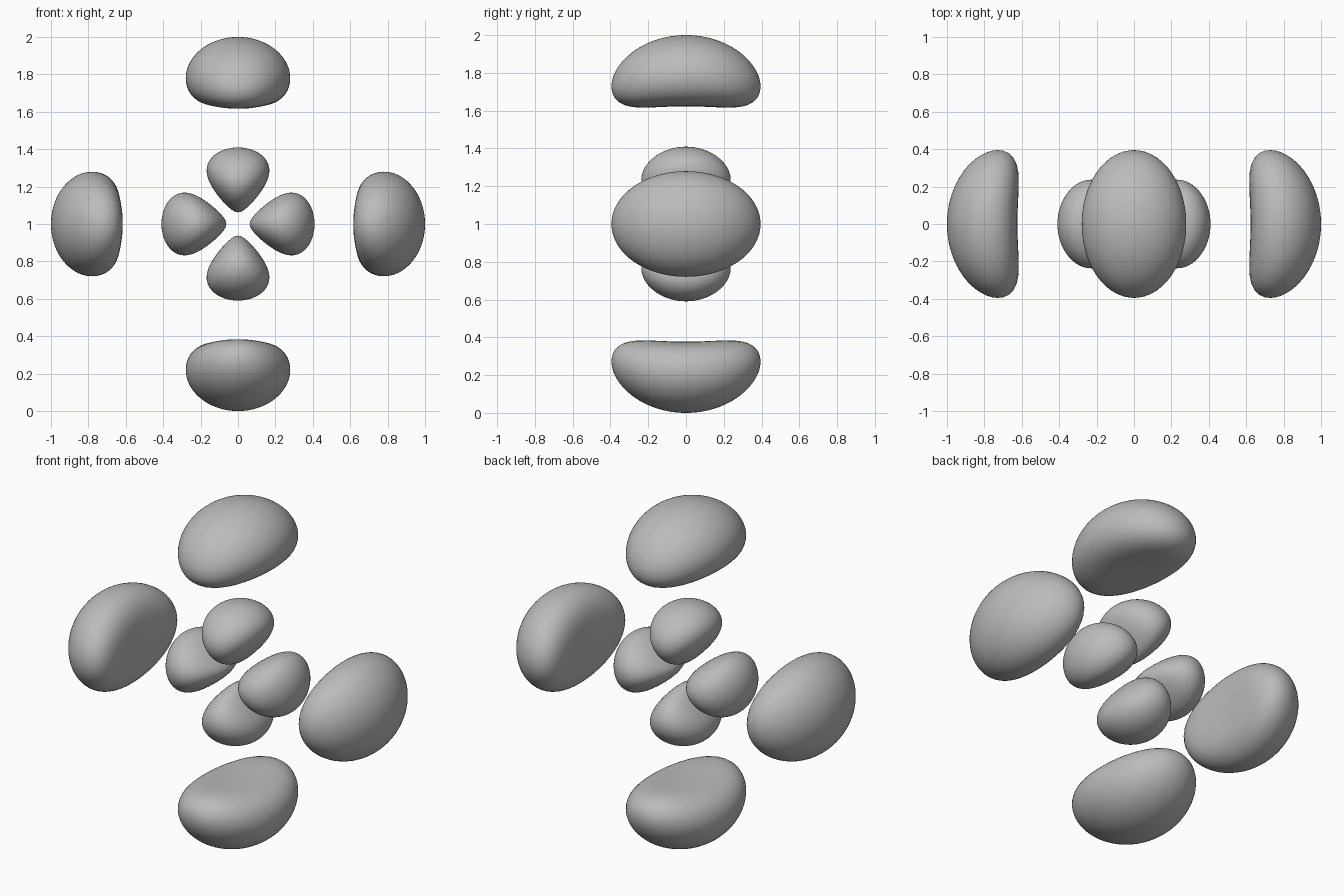
import bpy, bmesh, math
from mathutils import Vector, Matrix

if "Cube" in bpy.data.objects:
    bpy.data.objects.remove(bpy.data.objects["Cube"])

SCALE = 12.2           # radial scale of the wave function
LEVEL = (SCALE - 6) * SCALE**2 * math.exp(-SCALE / 2)   # outer tip lands at radius 1

grey = bpy.data.materials.new("mid grey")
grey.diffuse_color = (0.5, 0.5, 0.5, 1)
grey.use_nodes = True
grey.node_tree.nodes["Principled BSDF"].inputs["Base Color"].default_value = grey.diffuse_color


def field(p, sign):
    """Signed density of a lobe lying along +x; sign picks inner or outer shell."""
    r = p.length
    if r < 1e-6:
        return 0
    rho = SCALE * r
    return sign * (6 - rho) * math.exp(-rho / 2) * SCALE**2 * (p.x**2 - p.z**2)


def lobe_mesh(name, centre_x, reach, sign):
    """Push a sphere out to the constant-density surface around the lobe centre."""
    bm = bmesh.new()
    bmesh.ops.create_icosphere(bm, subdivisions=5, radius=1)
    centre = Vector((centre_x, 0, 0))
    for v in bm.verts:
        d = v.co.normalized()
        # first crossing by stepping, then refined by halving
        hi = 0.02
        while hi < reach and field(centre + d * hi, sign) > LEVEL:
            hi += 0.02
        lo = hi - 0.02
        for _ in range(14):
            mid = (lo + hi) / 2
            if field(centre + d * mid, sign) > LEVEL:
                lo = mid
            else:
                hi = mid
        v.co = centre + d * lo
    # even out the point spacing is unnecessary; just smooth the shading
    for f in bm.faces:
        f.smooth = True
    mesh = bpy.data.meshes.new(name)
    bm.to_mesh(mesh)
    bm.free()
    mesh.materials.append(grey)
    return mesh


# four inner teardrops and four outer beans, turned around the y axis
shells = {
    "inner_lobe": lobe_mesh("inner_lobe", 0.28, 0.6, 1),
    "outer_lobe": lobe_mesh("outer_lobe", 0.76, 0.8, -1),
}
for name, mesh in shells.items():
    for i, side in enumerate(("right", "bottom", "left", "top")):
        ob = bpy.data.objects.new(f"{name}_{side}", mesh)
        ob.matrix_world = Matrix.Translation((0, 0, 1)) @ Matrix.Rotation(i * math.pi / 2, 4, 'Y')
        bpy.context.collection.objects.link(ob)
